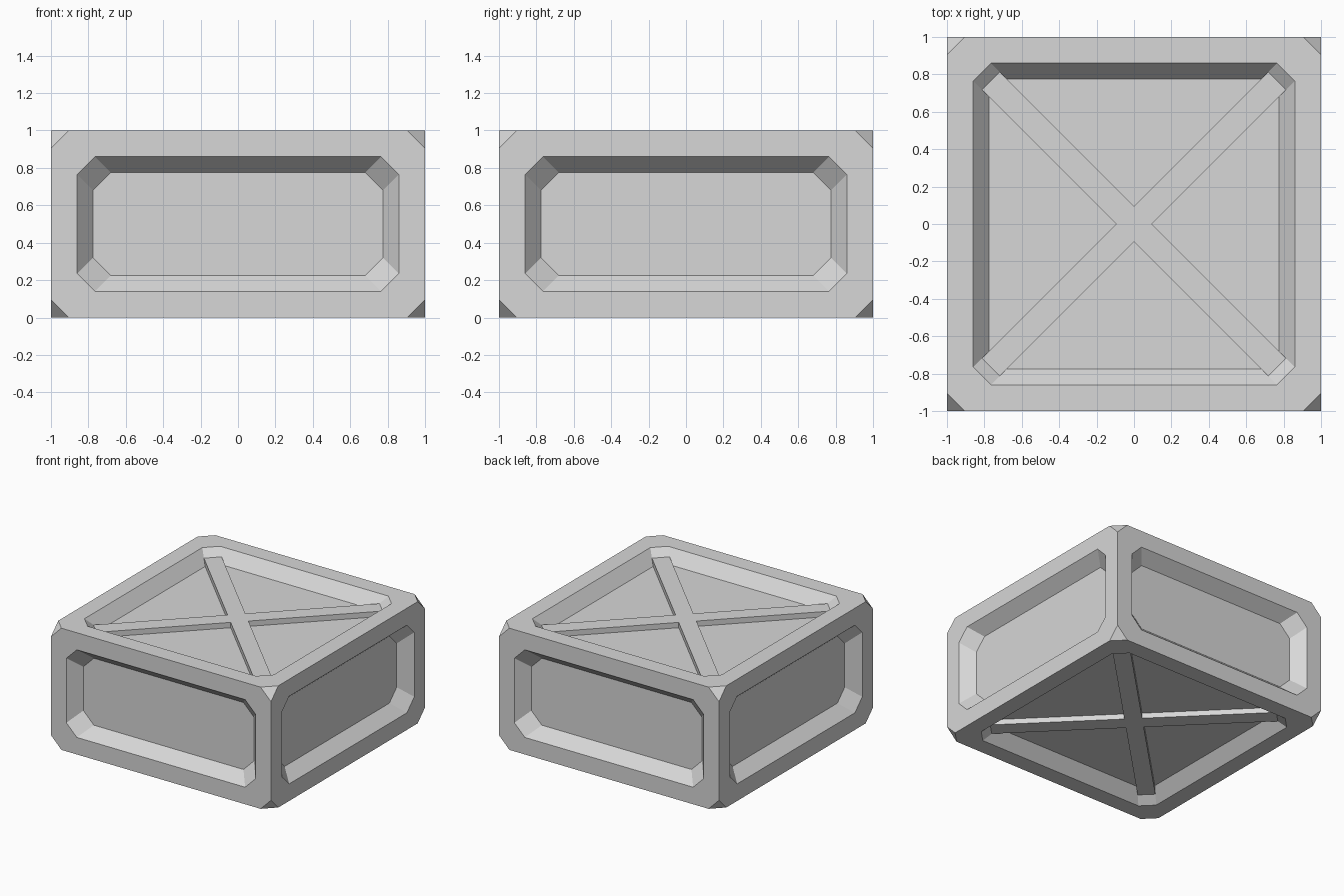
import bpy
import bmesh
from mathutils import Matrix, Vector

CORNER = 0.095      # size of the clipped corners
RIM = 0.14          # width of the frame around each panel
SLOPE = 0.085       # sideways run of the recess walls
DEPTH = 0.1         # depth of each panel
BAR_DROP = 0.056    # brace surface below the rim
BAR_HALF = 0.067    # half the brace width
BAR_REACH = 1.082   # centre to brace end

if "Cube" in bpy.data.objects:
    bpy.data.objects.remove(bpy.data.objects["Cube"], do_unlink=True)

# One grey for everything
grey = bpy.data.materials.new("light_grey")
grey.use_nodes = True
colour = (0.68, 0.68, 0.68, 1)
grey.diffuse_color = colour
bsdf = grey.node_tree.nodes["Principled BSDF"]
bsdf.inputs["Base Color"].default_value = colour


def add_object(name, bm):
    bmesh.ops.recalc_face_normals(bm, faces=bm.faces[:])
    mesh = bpy.data.meshes.new(name)
    bm.to_mesh(mesh)
    bm.free()
    mesh.materials.append(grey)
    obj = bpy.data.objects.new(name, mesh)
    bpy.context.collection.objects.link(obj)
    return obj


def step_in(bm, face, run, drop):
    """Inset a panel face, sliding every corner inward by the same run."""
    normal = face.normal.copy()
    centre = face.calc_center_bounds()
    targets = []
    for v in face.verts:
        offset = v.co - centre
        slide = Vector([0 if abs(n) > 0.5 else (run if o < 0 else -run)
                        for n, o in zip(normal, offset)])
        targets.append(v.co + slide - normal * drop)
    bmesh.ops.inset_individual(bm, faces=[face], thickness=0.01)
    for v, co in zip(face.verts, targets):
        v.co = co
    face.normal_update()


# Crate body: box with clipped corners and a sunken panel on all six sides
bm = bmesh.new()
bmesh.ops.create_cube(bm, size=2, matrix=Matrix.Translation((0, 0, 0.5))
                      @ Matrix.Diagonal((1, 1, 0.5, 1)))
bmesh.ops.bevel(bm, geom=bm.verts[:], offset=CORNER, offset_type='OFFSET',
                affect='VERTICES', segments=1, profile=0.5)
# Fix the clip size along every edge
for v in bm.verts:
    half = Vector((1, 1, 0.5))
    p = v.co - Vector((0, 0, 0.5))
    free = max(range(3), key=lambda i: half[i] - abs(p[i]))
    for i in range(3):
        size = half[i] - (CORNER if i == free else 0)
        p[i] = size if p[i] > 0 else -size
    v.co = p + Vector((0, 0, 0.5))
bm.normal_update()
for panel in [f for f in bm.faces if len(f.verts) == 8]:
    step_in(bm, panel, RIM, 0)
    step_in(bm, panel, SLOPE, DEPTH)
add_object("crate_body", bm)


# Diagonal cross braces on the top and bottom panels
def add_brace(name, low, high):
    bm = bmesh.new()
    ring = []
    for k in range(4):
        turn = Matrix.Rotation(0.7853982 + k * 1.5707963, 3, 'Z')
        for x, y in ((BAR_REACH, -BAR_HALF), (BAR_REACH, BAR_HALF),
                     (BAR_HALF, BAR_HALF)):
            ring.append(bm.verts.new(turn @ Vector((x, y, low))))
    base = bm.faces.new(ring)
    result = bmesh.ops.extrude_face_region(bm, geom=[base], use_keep_orig=True)
    moved = [g for g in result["geom"] if isinstance(g, bmesh.types.BMVert)]
    bmesh.ops.translate(bm, verts=moved, vec=(0, 0, high - low))
    add_object(name, bm)


add_brace("top_cross_brace", 1 - DEPTH - 0.01, 1 - BAR_DROP)
add_brace("bottom_cross_brace", BAR_DROP, DEPTH + 0.01)
